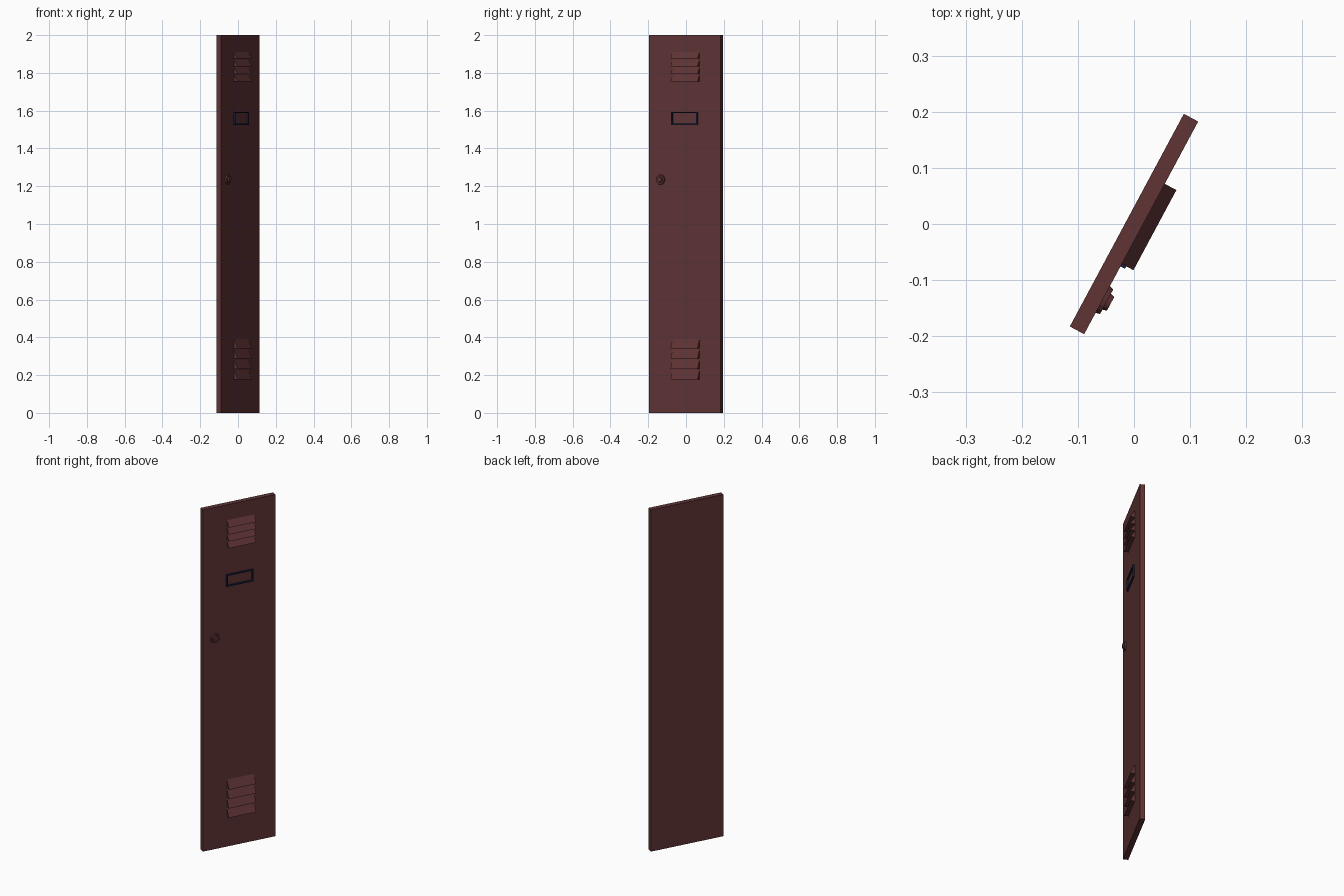
import bpy, bmesh, math
from mathutils import Matrix

cube = bpy.data.objects.get("Cube")
if cube:
    bpy.data.objects.remove(cube, do_unlink=True)

# The door swings open about the vertical axis; parts are built facing local -y
SWING = Matrix.Rotation(math.radians(61.8), 4, 'Z')
FACE = -0.0145


def material(name, color):
    m = bpy.data.materials.new(name)
    m.use_nodes = True
    m.diffuse_color = color
    m.node_tree.nodes["Principled BSDF"].inputs["Base Color"].default_value = color
    return m


maroon = material("maroon paint", (0.115, 0.034, 0.035, 1))
navy = material("navy frame", (0.010, 0.016, 0.055, 1))


def finish(name, bm, mat):
    bmesh.ops.recalc_face_normals(bm, faces=bm.faces)
    mesh = bpy.data.meshes.new(name)
    bm.to_mesh(mesh)
    bm.free()
    mesh.materials.append(mat)
    ob = bpy.data.objects.new(name, mesh)
    ob.matrix_world = SWING
    bpy.context.collection.objects.link(ob)
    return ob


def add_box(bm, x0, x1, y0, y1, z0, z1):
    m = Matrix.Translation(((x0 + x1) / 2, (y0 + y1) / 2, (z0 + z1) / 2))
    m = m @ Matrix.Diagonal((x1 - x0, y1 - y0, z1 - z0, 1))
    bmesh.ops.create_cube(bm, size=1, matrix=m)


def add_wedge(bm, x0, x1, z0, z1, depth):
    # triangular side profile: flush at the top, standing out at the bottom
    profile = [(FACE, z0), (FACE - depth, z0), (FACE, z1)]
    ends = [[bm.verts.new((x, y, z)) for y, z in profile] for x in (x0, x1)]
    bm.faces.new(ends[0])
    bm.faces.new(ends[1])
    for i in range(3):
        j = (i + 1) % 3
        bm.faces.new((ends[0][i], ends[0][j], ends[1][j], ends[1][i]))


def add_disc(bm, x, z, r0, r1, y0, y1, sides=16):
    m = Matrix.Translation((x, (y0 + y1) / 2, z)) @ Matrix.Rotation(math.pi / 2, 4, 'X')
    bmesh.ops.create_cone(bm, cap_ends=True, segments=sides, radius1=r0,
                          radius2=r1, depth=y0 - y1, matrix=m)


# Door panel
bm = bmesh.new()
add_box(bm, -0.215, 0.215, FACE, -FACE, 0, 2)
finish("door_panel", bm, maroon)

# Vent louvers: four slats in each group
for name, base, pitch, height in (("upper_louvers", 1.755, 0.04, 0.035),
                                  ("lower_louvers", 0.177, 0.055, 0.05)):
    bm = bmesh.new()
    for i in range(4):
        z = base + i * pitch
        add_wedge(bm, -0.073, 0.089, z, z + height, 0.0235)
    finish(name, bm, maroon)

# Name card frame
bm = bmesh.new()
L, R, B, T, W, OUT = -0.078, 0.081, 1.524, 1.594, 0.007, FACE - 0.009
for z in (B, T - W):
    add_box(bm, L, R, OUT, FACE, z, z + W)
for x in (L, R - W):
    add_box(bm, x, x + W, OUT, FACE, B + W, T - W)
finish("name_card_frame", bm, navy)

# Door knob: base plate with a raised turn knob
bm = bmesh.new()
add_disc(bm, -0.145, 1.235, 0.027, 0.025, FACE, FACE - 0.008)
add_disc(bm, -0.145, 1.235, 0.016, 0.014, FACE - 0.008, FACE - 0.016)
finish("door_knob", bm, maroon)
